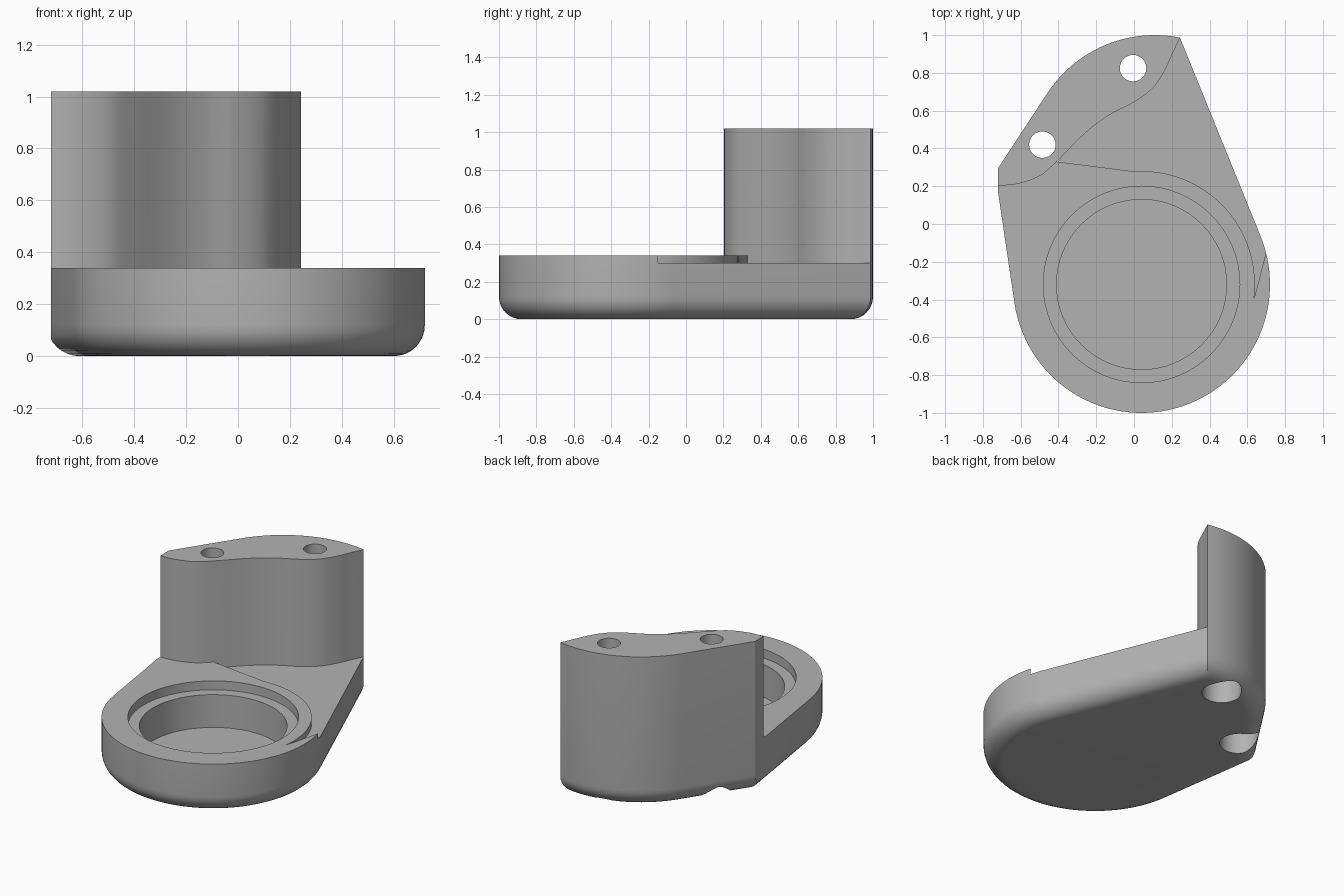
import bpy, bmesh, math
from mathutils import Vector
from math import cos, sin, radians, acos, pi, sqrt

cube = bpy.data.objects.get("Cube")
if cube:
    bpy.data.objects.remove(cube)

CUP = Vector((0.04, -0.32))       # centre of the round front
BACK = Vector((0.11, 0.32))       # centre of the rounded back
R, FILLET = 0.68, 0.12
LEDGE, RIM, TOP = 0.30, 0.34, 1.02
RIGHT_N, BACK_N, LEFT_N = radians(22.1), radians(146.7), radians(188.4)

grey = bpy.data.materials.new("plain grey")
grey.use_nodes = True
colour = (0.45, 0.45, 0.45, 1)
grey.diffuse_color = colour
grey.node_tree.nodes["Principled BSDF"].inputs["Base Color"].default_value = colour


def unit(a):
    return Vector((cos(a), sin(a)))


def arc(c, r, a, b, n):
    return [c + r * unit(a + (b - a) * i / n) for i in range(n + 1)]


def outline(inset):
    """Teardrop plan, moved inwards by inset."""
    r = R - inset
    h = r + unit(RIGHT_N).dot(CUP - BACK)
    corner = RIGHT_N + acos(h / r)
    u, v = unit(BACK_N), unit(LEFT_N)
    p, q = r + u.dot(BACK), r + v.dot(CUP)
    det = u.x * v.y - u.y * v.x
    tip = Vector(((p * v.y - q * u.y) / det, (u.x * q - v.x * p) / det))
    return (arc(CUP, r, LEFT_N, RIGHT_N + 2 * pi, 56)
            + arc(BACK, r, corner, BACK_N, 24) + [tip])


def loft(name, layers):
    """Closed solid through (outline, height) layers."""
    bm = bmesh.new()
    rings = [[bm.verts.new((p.x, p.y, z)) for p in pts] for pts, z in layers]
    n = len(rings[0])
    for a, b in zip(rings, rings[1:]):
        for i in range(n):
            j = (i + 1) % n
            bm.faces.new((a[i], a[j], b[j], b[i]))
    bm.faces.new(rings[0][::-1])
    bm.faces.new(rings[-1])
    bmesh.ops.recalc_face_normals(bm, faces=bm.faces)
    me = bpy.data.meshes.new(name)
    bm.to_mesh(me)
    bm.free()
    me.materials.append(grey)
    ob = bpy.data.objects.new(name, me)
    bpy.context.collection.objects.link(ob)
    return ob


def spline(pts, steps=5):
    """Smooth curve through points."""
    p = [Vector(q) for q in pts]
    out = []
    for i in range(1, len(p) - 2):
        a, b, c, d = p[i - 1:i + 3]
        for k in range(steps):
            t = k / steps
            out.append(0.5 * (2 * b + (c - a) * t + (2 * a - 5 * b + 4 * c - d) * t * t
                              + (3 * b - a - 3 * c + d) * t ** 3))
    return out + [p[-2]]


# Body: filleted base carried up to the full height
layers = []
for i in range(9):
    a = i / 8 * pi / 2
    layers.append((outline(FILLET * (1 - sin(a))), FILLET * (1 - cos(a))))
body = loft("mount_body", layers + [(outline(0), TOP)])

# Trim the pointed side corner flat
bm = bmesh.new()
bm.from_mesh(body.data)
cut = bmesh.ops.bisect_plane(bm, geom=bm.verts[:] + bm.edges[:] + bm.faces[:],
                             plane_co=(-0.72, 0, 0), plane_no=(-1, 0, 0), clear_outer=True)
bmesh.ops.holes_fill(bm, edges=[e for e in bm.edges if e.is_boundary])
bmesh.ops.recalc_face_normals(bm, faces=bm.faces)
bm.to_mesh(body.data)
bm.free()

# Wavy front wall of the tower, in two stretches
wall_left = [(-1, 0.21), (-0.85, 0.205), (-0.72, 0.204), (-0.62, 0.212),
             (-0.5, 0.254), (-0.41, 0.33), (-0.26, 0.48)]
wall_right = [(-0.5, 0.254), (-0.41, 0.33), (-0.26, 0.48), (-0.13, 0.577), (0, 0.645),
              (0.1, 0.72), (0.164, 0.815), (0.2, 0.894), (0.243, 0.987),
              (0.3, 1.13), (0.35, 1.25)]
left, right = spline(wall_left), spline(wall_right)

front_plan = left[:-1] + right + [Vector(p) for p in ((1, 1.13), (1, -1.2), (-0.85, -1.2))]
step_end = math.atan2(-0.08, 0.595)
step_plan = (right + [Vector((1, 1.13)), Vector((1, 0.1)), Vector((0.762, 0.1))]
             + arc(CUP, 0.6, step_end, radians(94), 32))


def disc(c, r):
    return arc(Vector(c), r, 0, 2 * pi, 64)[:-1]


cutters = [
    loft("front_cutter", [(front_plan, RIM), (front_plan, 1.3)]),
    loft("step_cutter", [(step_plan, LEDGE), (step_plan, 1.2)]),
    loft("cup_lip_cutter", [(disc(CUP, 0.52), 0.28), (disc(CUP, 0.52), 0.5)]),
    loft("cup_cutter", [(disc(CUP, 0.45), 0.06), (disc(CUP, 0.45), 0.45)]),
]
# Bolt holes, wider at the underside
for c in ((-0.005, 0.825), (-0.485, 0.42)):
    cutters.append(loft("bolt_hole_cutter", [(disc(c, 0.07), -0.1), (disc(c, 0.07), 1.2)]))
    cutters.append(loft("bolt_head_cutter", [(disc(c, 0.12), -0.1), (disc(c, 0.12), 0.3)]))

bpy.context.view_layer.objects.active = body
body.select_set(True)
for c in cutters:
    m = body.modifiers.new(c.name, "BOOLEAN")
    m.operation, m.solver, m.object = "DIFFERENCE", "EXACT", c
    bpy.ops.object.modifier_apply(modifier=m.name)
for c in cutters:
    bpy.data.objects.remove(c)

bpy.ops.object.select_all(action="DESELECT")
body.select_set(True)
bpy.ops.object.shade_smooth_by_angle(angle=radians(25))
